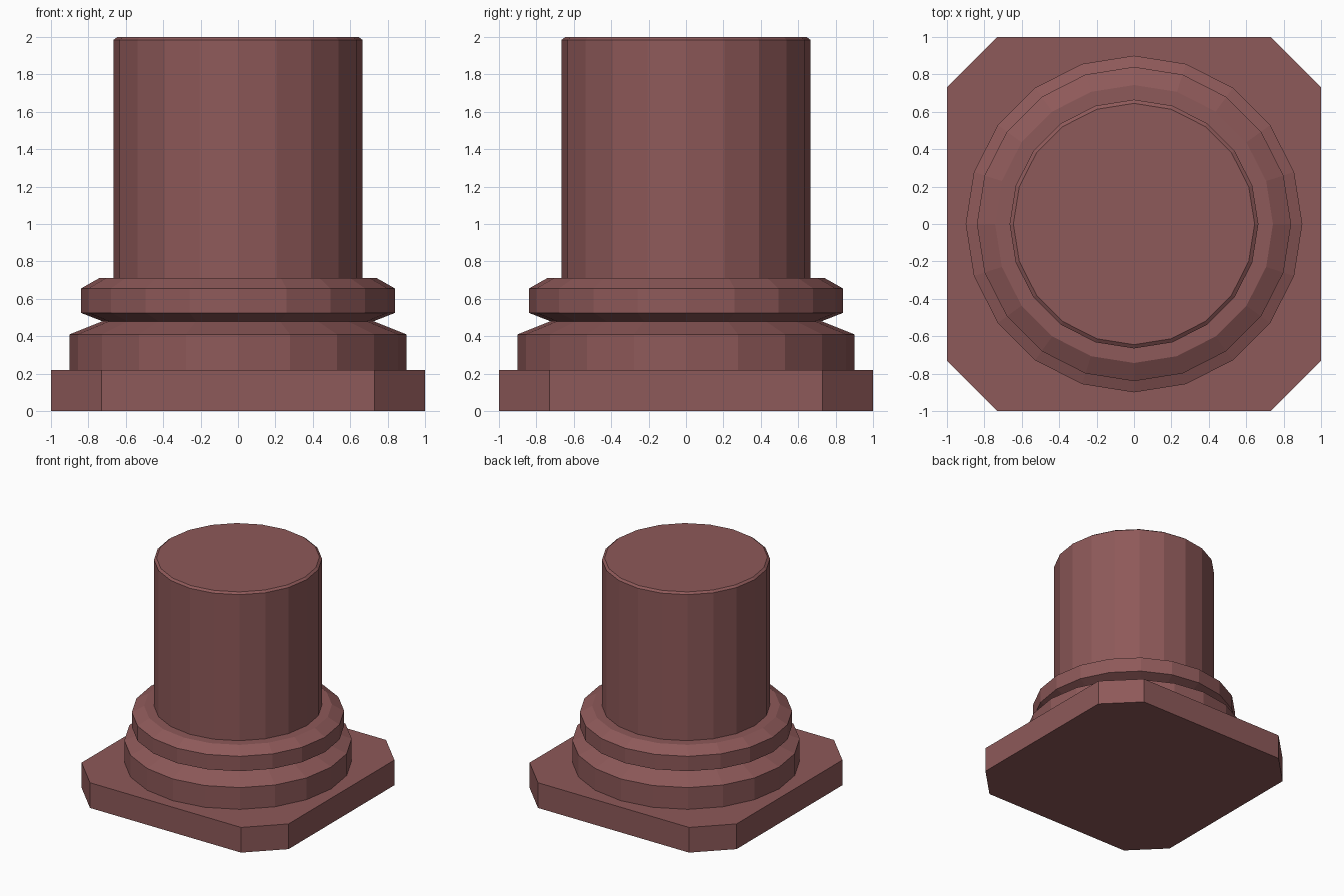
import bpy, bmesh
from math import sin, cos, pi

if "Cube" in bpy.data.objects:
    bpy.data.objects.remove(bpy.data.objects["Cube"])

stone = bpy.data.materials.new("red_stone")
stone.diffuse_color = (0.27, 0.1, 0.1, 1)
stone.use_nodes = True
stone.node_tree.nodes["Principled BSDF"].inputs["Base Color"].default_value = stone.diffuse_color


def stack(name, rings):
    """Closed solid from a bottom-to-top list of point rings."""
    bm = bmesh.new()
    loops = [[bm.verts.new(p) for p in ring] for ring in rings]
    n = len(loops[0])
    for low, high in zip(loops, loops[1:]):
        for i in range(n):
            j = (i + 1) % n
            bm.faces.new((low[i], low[j], high[j], high[i]))
    bm.faces.new(loops[0][::-1])
    bm.faces.new(loops[-1])
    mesh = bpy.data.meshes.new(name)
    bm.to_mesh(mesh)
    bm.free()
    mesh.materials.append(stone)
    obj = bpy.data.objects.new(name, mesh)
    bpy.context.collection.objects.link(obj)
    return obj


def turned(name, profile, sides=20):
    """Faceted turned part from (radius, height) pairs."""
    return stack(name, [[(r * cos(2 * pi * i / sides), r * sin(2 * pi * i / sides), z)
                         for i in range(sides)] for r, z in profile])


# Square plinth with clipped corners
c = 0.73
outline = [(1, -c), (1, c), (c, 1), (-c, 1), (-1, c), (-1, -c), (-c, -1), (c, -1)]
stack("plinth", [[(x, y, z) for x, y in outline] for z in (0, 0.22)])

# Moulded base, groove, collar and shaft as one turned column
turned("column", [(0.90, 0.22), (0.90, 0.41), (0.725, 0.48), (0.84, 0.525),
                  (0.84, 0.655), (0.743, 0.71), (0.665, 0.71),
                  (0.665, 1.985), (0.645, 2.0)])
